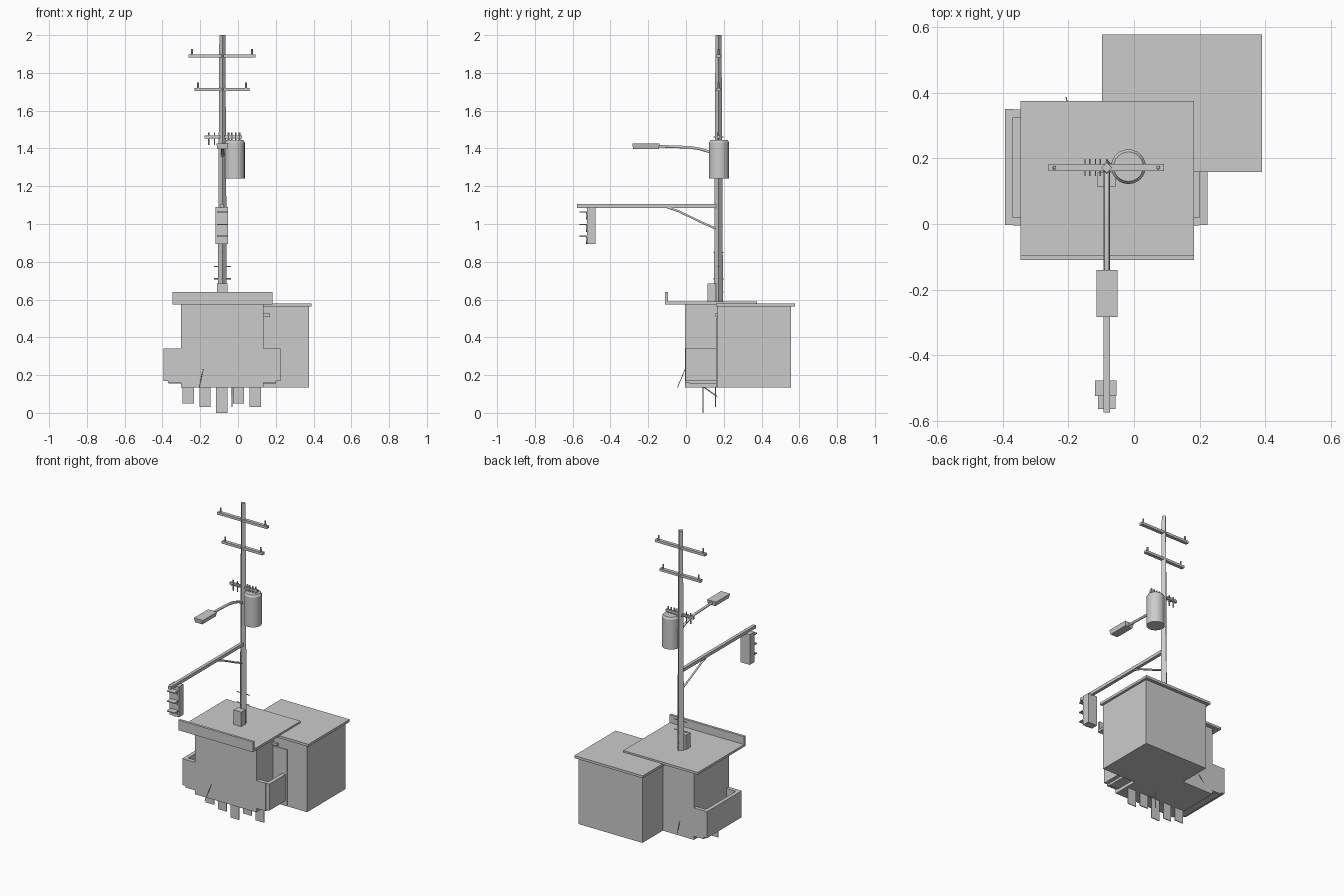
import bpy
from mathutils import Vector

cube = bpy.data.objects.get("Cube")
if cube:
    bpy.data.objects.remove(cube, do_unlink=True)

grey = bpy.data.materials.new("plain grey")
grey.use_nodes = True
grey.diffuse_color = (0.6, 0.6, 0.6, 1)
for node in grey.node_tree.nodes:
    if node.type == "BSDF_PRINCIPLED":
        node.inputs["Base Color"].default_value = (0.6, 0.6, 0.6, 1)


def finish(name):
    ob = bpy.context.object
    ob.name = name
    ob.data.materials.clear()
    ob.data.materials.append(grey)
    return ob


def box(name, x, y, z):
    """Box from (min, max) pairs on each axis."""
    spans = (x, y, z)
    bpy.ops.mesh.primitive_cube_add(size=1, location=[(a + b) / 2 for a, b in spans])
    ob = finish(name)
    ob.scale = [b - a for a, b in spans]
    bpy.ops.object.transform_apply(location=False, rotation=False, scale=True)
    return ob


def rod(name, start, end, r1, r2=None, sides=6):
    """Straight round or faceted bar between two points."""
    a, b = Vector(start), Vector(end)
    bpy.ops.mesh.primitive_cone_add(vertices=sides, radius1=r1, radius2=r1 if r2 is None else r2,
                                    depth=(b - a).length, location=(a + b) / 2)
    ob = finish(name)
    ob.rotation_euler = (b - a).to_track_quat("Z", "Y").to_euler()
    if sides > 8:
        bpy.ops.object.shade_smooth_by_angle()
    return ob


def tube(name, points, radius):
    """Bent pipe through a few points."""
    curve = bpy.data.curves.new(name, "CURVE")
    curve.dimensions = "3D"
    curve.bevel_depth = radius
    curve.bevel_resolution = 1
    curve.use_fill_caps = True
    spline = curve.splines.new("POLY")
    spline.points.add(len(points) - 1)
    for p, co in zip(spline.points, points):
        p.co = (*co, 1)
    ob = bpy.data.objects.new(name, curve)
    bpy.context.collection.objects.link(ob)
    curve.materials.append(grey)
    bpy.ops.object.select_all(action="DESELECT")
    ob.select_set(True)
    bpy.context.view_layer.objects.active = ob
    bpy.ops.object.convert(target="MESH")


PX, PY = -0.083, 0.172  # pole axis

# Main building with flat roof and front parapet
box("main_body", (-0.302, 0.135), (-0.005, 0.35), (0.135, 0.576))
box("main_roof", (-0.347, 0.183), (-0.11, 0.376), (0.575, 0.59))
box("roof_parapet", (-0.347, 0.183), (-0.11, -0.094), (0.575, 0.641))

# Side balconies: front panel, end walls, back wall and floors
box("balcony_front_left", (-0.37, -0.302), (-0.005, 0.02), (0.16, 0.34))
box("balcony_front_right", (0.135, 0.2), (-0.005, 0.02), (0.16, 0.34))
box("balcony_back_left", (-0.37, -0.302), (0.325, 0.35), (0.16, 0.34))
box("balcony_end_left", (-0.394, -0.369), (-0.003, 0.351), (0.17, 0.34))
box("balcony_end_right", (0.2, 0.225), (-0.003, 0.17), (0.17, 0.34))
box("balcony_floor_left", (-0.369, -0.302), (0.015, 0.345), (0.155, 0.172))
box("balcony_floor_right", (0.135, 0.2), (0.015, 0.17), (0.155, 0.172))

# Rear building with its roof, door and door lamp
box("rear_body", (-0.08, 0.375), (0.167, 0.557), (0.135, 0.566))
box("rear_roof", (-0.097, 0.39), (0.158, 0.578), (0.563, 0.579))
box("rear_door", (0.136, 0.235), (0.16, 0.168), (0.14, 0.5))
box("door_lamp", (0.136, 0.17), (0.153, 0.168), (0.51, 0.525))

# Hanging panels below the main building
for i, bottom in enumerate((0.05, 0.03, 0.0, 0.05, 0.03)):
    x = -0.264 + i * 0.089
    box("hanging_panel", (x - 0.03, x + 0.03), (0.088, 0.093), (bottom, 0.136))
rod("hanging_wire", (-0.033, 0.157, 0.136), (-0.033, 0.157, 0.03), 0.003)
rod("underside_brace", (-0.033, 0.095, 0.136), (-0.033, 0.165, 0.087), 0.003)
rod("front_wire", (-0.185, -0.005, 0.23), (-0.205, -0.045, 0.135), 0.002)
rod("back_wire", (-0.2, 0.35, 0.23), (-0.207, 0.386, 0.16), 0.002)

# Tapered utility pole with meter box and climbing pegs
rod("pole", (PX, PY, 0.58), (PX, PY, 2.0), 0.024, 0.016, 4)
box("meter_box", (-0.111, -0.056), (0.113, 0.158), (0.588, 0.684))
for z in (0.71, 0.775):
    rod("peg_across", (PX - 0.045, PY, z), (PX + 0.045, PY, z), 0.003)
for z in (0.64, 0.71, 0.85):
    rod("peg_along", (PX, PY - 0.026, z), (PX, PY + 0.026, z), 0.003)

# Crossarms with insulators near each end
for left, right, z in ((-0.261, 0.092, 1.89), (-0.229, 0.06, 1.712)):
    box("crossarm", (left, right), (PY - 0.011, PY + 0.011), (z - 0.008, z + 0.008))
    for x in (left + 0.018, right - 0.018):
        rod("insulator", (x, PY, z), (x, PY, z + 0.036), 0.006, 0.005, 8)

# Transformer and its small connection arm
rod("transformer", (-0.017, 0.175, 1.24), (-0.017, 0.175, 1.432), 0.053, sides=24)
rod("transformer_lid", (-0.017, 0.175, 1.432), (-0.017, 0.175, 1.444), 0.053, 0.045, 24)
box("transformer_arm", (-0.177, 0.02), (PY - 0.007, PY + 0.007), (1.453, 1.468))
for x in (-0.155, -0.124):
    rod("arm_pin", (x, PY, 1.417), (x, PY, 1.485), 0.004)
for x in (-0.15, -0.135, -0.118, -0.103):
    rod("arm_tie", (x, PY - 0.026, 1.46), (x, PY + 0.026, 1.46), 0.002)
for x in (-0.05, -0.033, -0.012, 0.008):
    rod("bushing", (x, 0.168, 1.44), (x, 0.168, 1.485), 0.005)

# Street lamp on a bent arm
tube("lamp_arm", [(PX, PY, 1.35), (PX, 0.15, 1.37), (PX, 0.115, 1.385), (PX, 0.07, 1.398),
                  (PX, 0.02, 1.406), (PX, -0.15, 1.412)], 0.008)
lamp = box("lamp_head", (-0.115, -0.051), (-0.284, -0.14), (1.398, 1.426))
for v in lamp.data.vertices:
    if v.co.z < 0:
        v.co.x *= 0.8
        v.co.y *= 0.95

# Signal arm, brace and signal head with hoods and lenses
box("signal_arm", (PX - 0.01, PX + 0.01), (-0.576, 0.16), (1.086, 1.106))
tube("signal_brace", [(PX, -0.1, 1.088), (PX, -0.04, 1.068), (PX, 0.08, 1.01), (PX, 0.165, 0.972)], 0.006)
box("signal_head", (-0.119, -0.053), (-0.525, -0.478), (0.895, 1.09))
for z in (1.063, 0.998, 0.935):
    box("signal_hood", (PX - 0.027, PX + 0.027), (-0.565, -0.524), (z - 0.003, z + 0.003))
    rod("signal_lens", (PX, -0.524, z - 0.02), (PX, -0.529, z - 0.02), 0.02, sides=12)
